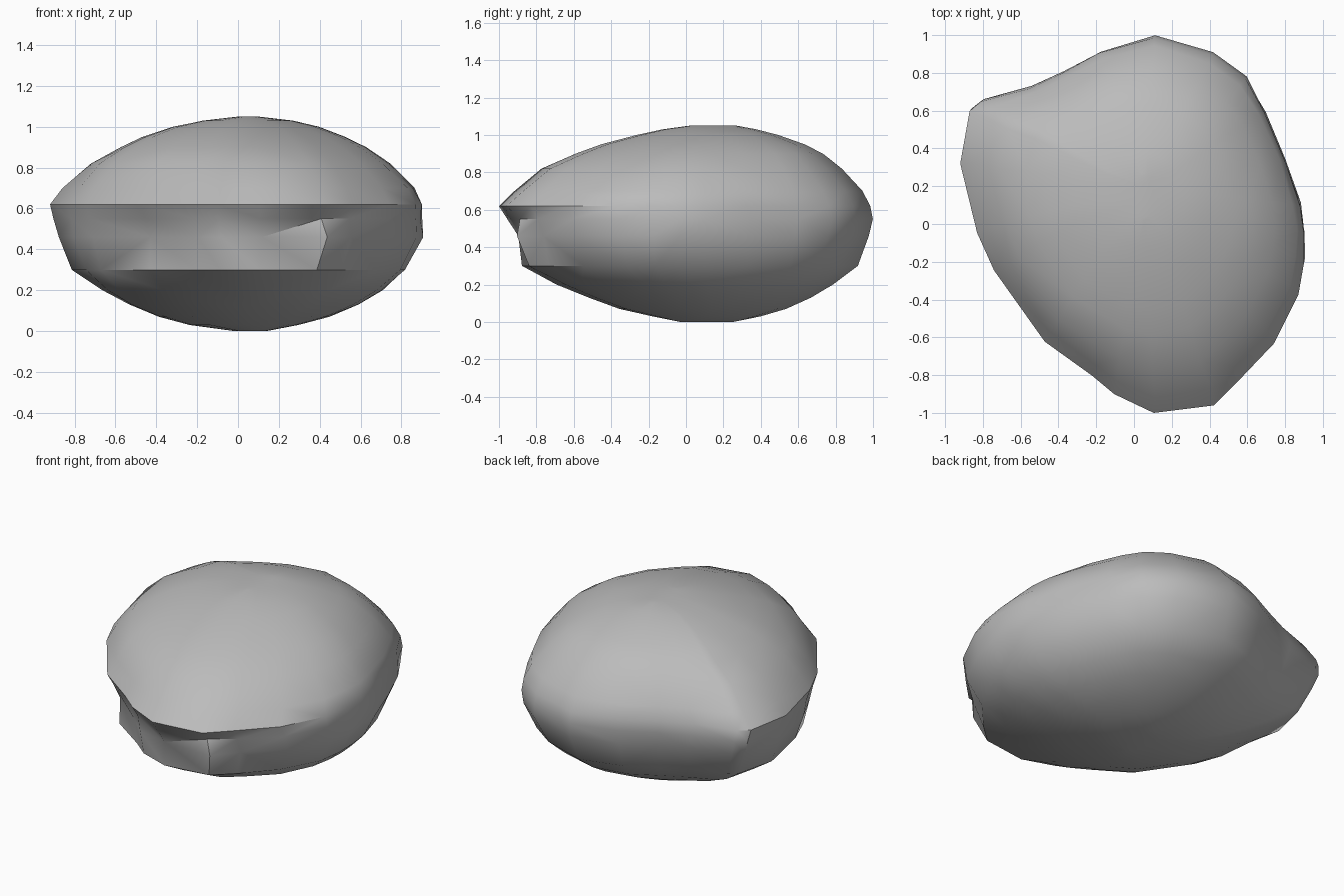
import bpy, bmesh, math, random

if "Cube" in bpy.data.objects:
    bpy.data.objects.remove(bpy.data.objects["Cube"], do_unlink=True)
random.seed(4)

# Stone colour
stone = bpy.data.materials.new("stone_grey")
stone.use_nodes = True
grey = (0.5, 0.5, 0.5, 1)
stone.diffuse_color = grey
bsdf = stone.node_tree.nodes["Principled BSDF"]
bsdf.inputs["Base Color"].default_value = grey
bsdf.inputs["Roughness"].default_value = 0.9

# Plan outline at the widest level, anticlockwise from the left side
OUTLINE = [
    (0.91, -0.05), (0.89, 0.10), (0.81, 0.34), (0.70, 0.60), (0.60, 0.78), (0.42, 0.91),
    (0.11, 1.00), (-0.18, 0.92), (-0.38, 0.81), (-0.55, 0.73), (-0.81, 0.66), (-0.87, 0.61),
    (-0.92, 0.33), (-0.83, -0.04), (-0.74, -0.24), (-0.47, -0.62), (-0.22, -0.80),
    (-0.10, -0.90), (0.11, -1.00), (0.43, -0.96), (0.56, -0.83), (0.75, -0.63),
    (0.88, -0.37), (0.91, -0.20)]

# Each level: height, x range, y range, roundness of the outline
LEVELS = [
    (0.00, -0.02, 0.14, -0.03, 0.25, 0.8),
    (0.03, -0.25, 0.30, -0.18, 0.40, 0.7),
    (0.07, -0.40, 0.45, -0.36, 0.54, 0.6),
    (0.13, -0.55, 0.60, -0.53, 0.67, 0.5),
    (0.20, -0.68, 0.72, -0.70, 0.79, 0.35),
    (0.30, -0.82, 0.83, -0.89, 0.92, 0.15),
    (0.46, -0.885, 0.915, -0.945, 0.98, 0.05),
    (0.55, -0.905, 0.91, -0.975, 1.00, 0.0),
    (0.62, -0.915, 0.905, -1.00, 0.985, 0.0),
    (0.70, -0.86, 0.87, -0.92, 0.95, 0.1),
    (0.82, -0.73, 0.75, -0.78, 0.84, 0.3),
    (0.90, -0.59, 0.63, -0.60, 0.74, 0.4),
    (0.95, -0.48, 0.53, -0.46, 0.64, 0.5),
    (1.00, -0.33, 0.40, -0.27, 0.50, 0.6),
    (1.03, -0.18, 0.27, -0.13, 0.38, 0.7),
    (1.05, 0.00, 0.10, 0.02, 0.27, 0.8)]


def ring_point(x, y, level):
    """Fit one outline point to a level, rounding it towards an oval."""
    z, x0, x1, y0, y1, rounding = level
    u, v = x / 0.915, y
    length = math.hypot(u, v)
    k = (1 - rounding) + rounding / length
    # Chipped facets under the front rim, slight unevenness elsewhere
    if 0.4 < z < 0.6 and y < -0.5:
        k *= random.choice((0.95, 0.98, 1.0))
    elif 0.02 < z < 1.04 and z != 0.62:
        k *= random.uniform(0.985, 1.0)
    return ((x0 + x1) / 2 + u * k * (x1 - x0) / 2,
            (y0 + y1) / 2 + v * k * (y1 - y0) / 2, z)


# Loft the rings into a closed stone
bm = bmesh.new()
rings = [[bm.verts.new(ring_point(x, y, level)) for x, y in OUTLINE] for level in LEVELS]
n = len(OUTLINE)
for low, high in zip(rings, rings[1:]):
    for i in range(n):
        j = (i + 1) % n
        bm.faces.new((low[i], low[j], high[j], high[i]))
bm.faces.new(rings[0][::-1])
bm.faces.new(rings[-1])
bmesh.ops.triangulate(bm, faces=bm.faces[:], quad_method='SHORT_EDGE')
bmesh.ops.recalc_face_normals(bm, faces=bm.faces[:])

mesh = bpy.data.meshes.new("boulder")
bm.to_mesh(mesh)
bm.free()
mesh.materials.append(stone)
boulder = bpy.data.objects.new("boulder", mesh)
bpy.context.collection.objects.link(boulder)

# Smooth surface with a crisp rim
bpy.ops.object.select_all(action='DESELECT')
boulder.select_set(True)
bpy.context.view_layer.objects.active = boulder
bpy.ops.object.shade_smooth_by_angle(angle=math.radians(35))
